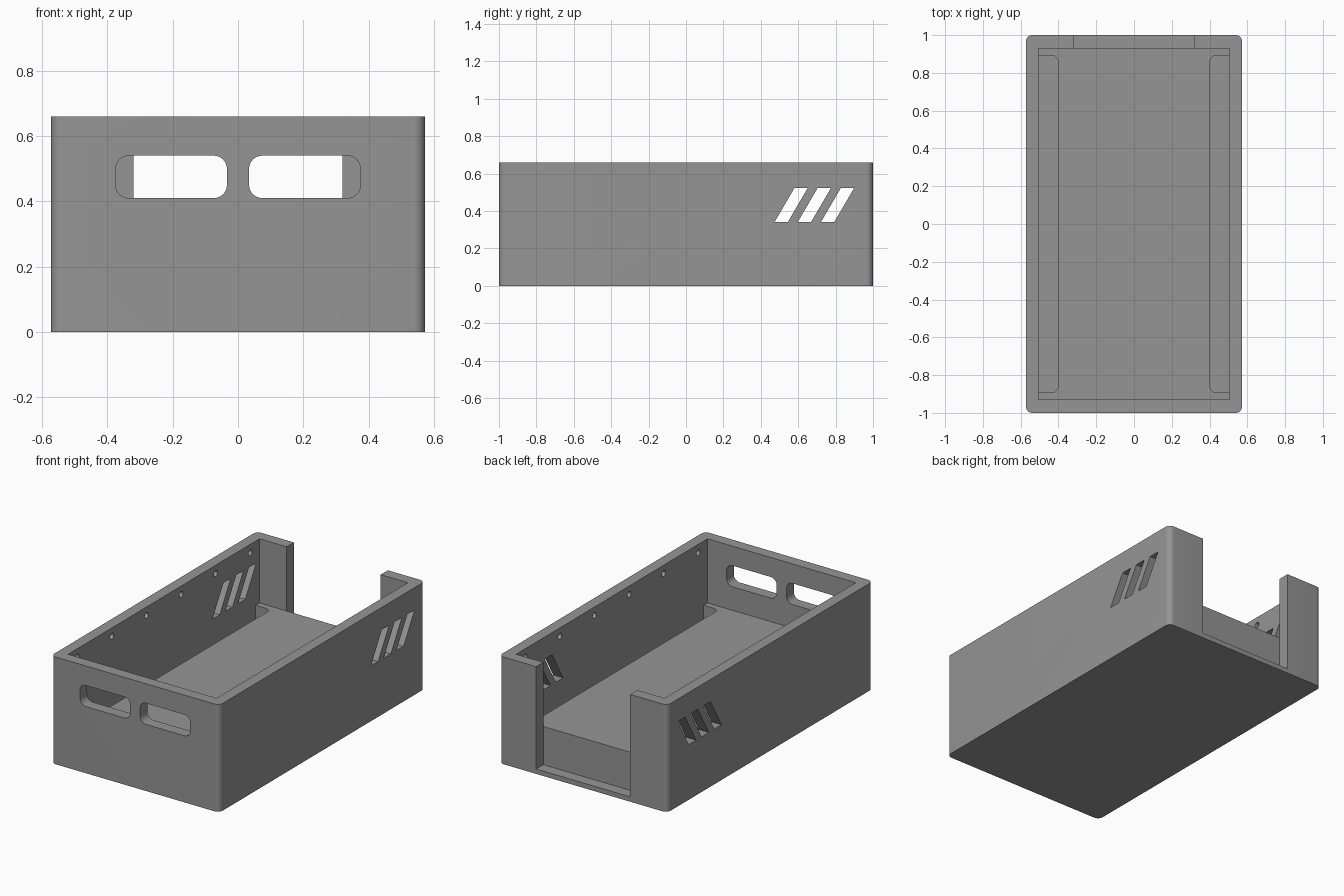
import bpy, bmesh, math
from mathutils import Vector

if "Cube" in bpy.data.objects:
    bpy.data.objects.remove(bpy.data.objects["Cube"])

W, L, H = 0.573, 1.0, 0.66        # half width, half length, height
IW, IL = 0.505, 0.93              # inner half width and half length
FLOOR, DECK = 0.03, 0.265         # floor thickness and raised deck height

grey = bpy.data.materials.new("plain_grey")
grey.diffuse_color = (0.30, 0.30, 0.30, 1)
grey.use_nodes = True
grey.node_tree.nodes["Principled BSDF"].inputs["Base Color"].default_value = grey.diffuse_color


def rounded_rect(u0, u1, v0, v1, r=0.0, n=8, corners=(1, 1, 1, 1)):
    """Outline, counter-clockwise from the lower left; corners picks the rounded ones."""
    pts = []
    spots = [(u0, v0, 1, 1), (u1, v0, -1, 1), (u1, v1, -1, -1), (u0, v1, 1, -1)]
    for i, (u, v, su, sv) in enumerate(spots):
        if r == 0 or not corners[i]:
            pts.append((u, v))
            continue
        for k in range(n + 1):
            a = math.pi + (i + k / n) * math.pi / 2
            pts.append((u + su * r + r * math.cos(a), v + sv * r + r * math.sin(a)))
    return pts


def prism(name, pts, axis, lo, hi):
    """Extrude a 2D outline along x, y or z."""
    place = {"x": lambda u, v, w: (w, u, v),
             "y": lambda u, v, w: (u, w, v),
             "z": lambda u, v, w: (u, v, w)}[axis]
    bm = bmesh.new()
    face = bm.faces.new([bm.verts.new(place(u, v, lo)) for u, v in pts])
    out = bmesh.ops.extrude_face_region(bm, geom=[face])
    moved = [g for g in out["geom"] if isinstance(g, bmesh.types.BMVert)]
    bmesh.ops.translate(bm, verts=moved, vec=Vector(place(0, 0, hi - lo)))
    bmesh.ops.recalc_face_normals(bm, faces=bm.faces)
    mesh = bpy.data.meshes.new(name)
    bm.to_mesh(mesh)
    bm.free()
    ob = bpy.data.objects.new(name, mesh)
    bpy.context.collection.objects.link(ob)
    return ob


# Solid block with rounded upright corners
tray = prism("tray", rounded_rect(-W, W, -L, L, 0.035), "z", 0, H)
tray.data.materials.append(grey)

cutters = []
# Open interior above the deck, and the doorway in the back wall
cutters.append(prism("interior", rounded_rect(-IW, IW, -IL, IL), "z", DECK, H + 0.1))
cutters.append(prism("doorway", rounded_rect(-0.32, 0.32, FLOOR, H + 0.1), "y", IL, L + 0.1))

for s in (-1, 1):
    # Long channel beside the deck, rounded on its inner corners
    u = sorted((s * 0.402, s * IW))
    inner = (1, 0, 0, 1) if s > 0 else (0, 1, 1, 0)
    cutters.append(prism("channel", rounded_rect(*u, -0.893, 0.893, 0.035, corners=inner),
                         "z", FLOOR, DECK + 0.1))
    # Rounded window in the front wall
    u = sorted((s * 0.034, s * 0.375))
    cutters.append(prism("window", rounded_rect(*u, 0.41, 0.54, 0.04), "y", -L - 0.1, -IL + 0.05))
    # Three slanted vents in the side wall
    w = sorted((s * (IW - 0.05), s * (W + 0.1)))
    for i in range(3):
        y = 0.473 + 0.124 * i
        slant = [(y, 0.34), (y + 0.071, 0.34), (y + 0.178, 0.523), (y + 0.107, 0.523)]
        cutters.append(prism("vent", slant, "x", *w))
    # Row of blind pin holes near the rim
    w = sorted((s * (IW - 0.05), s * (IW + 0.04)))
    for i in range(6):
        y = -0.84 + 0.336 * i
        ring = [(y + 0.018 * math.cos(a * math.pi / 8), 0.608 + 0.018 * math.sin(a * math.pi / 8))
                for a in range(16)]
        cutters.append(prism("pin_hole", ring, "x", *w))

# Carve everything out, then bake the result
for c in cutters:
    c.hide_render = True
    m = tray.modifiers.new(c.name, "BOOLEAN")
    m.operation, m.solver, m.object = "DIFFERENCE", "EXACT", c
graph = bpy.context.evaluated_depsgraph_get()
baked = bpy.data.meshes.new_from_object(tray.evaluated_get(graph))
tray.modifiers.clear()
tray.data = baked
for c in cutters:
    bpy.data.objects.remove(c)

# Smooth the rounded corners, keep the edges crisp
bpy.ops.object.select_all(action="DESELECT")
tray.select_set(True)
bpy.context.view_layer.objects.active = tray
bpy.ops.object.shade_smooth_by_angle(angle=math.radians(30))
